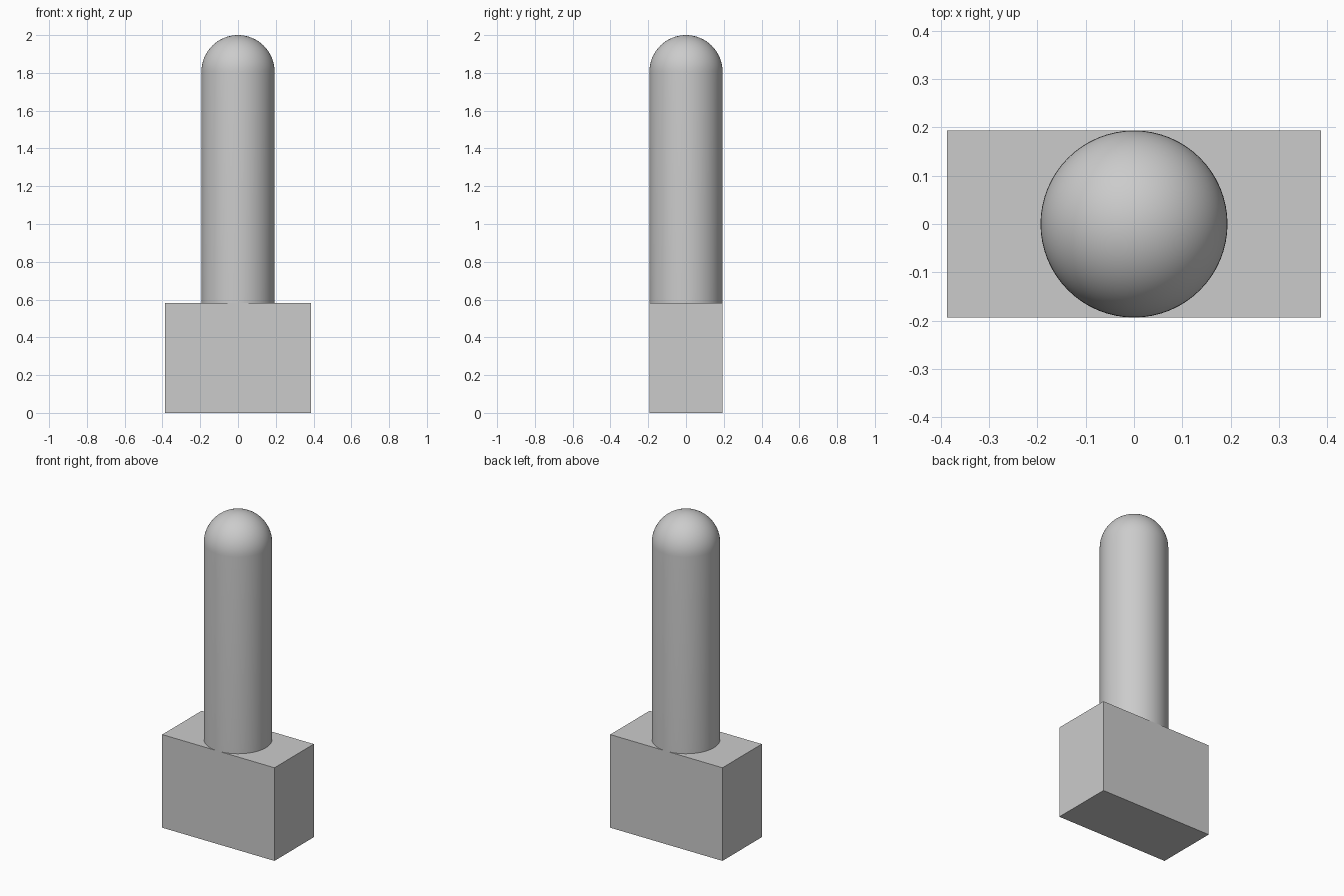
import bpy, bmesh, math
from mathutils import Matrix

cube = bpy.data.objects.get("Cube")
if cube:
    bpy.data.objects.remove(cube, do_unlink=True)

R = 0.1935          # post radius, also half the base depth
BASE_H = 3 * R      # base height
TOP = 2.0

grey = bpy.data.materials.new("plain grey")
grey.use_nodes = True
colour = (0.6, 0.6, 0.6, 1)
grey.diffuse_color = colour
grey.node_tree.nodes["Principled BSDF"].inputs["Base Color"].default_value = colour


def add_object(name, bm):
    mesh = bpy.data.meshes.new(name)
    bmesh.ops.recalc_face_normals(bm, faces=bm.faces)
    bm.to_mesh(mesh)
    bm.free()
    mesh.materials.append(grey)
    obj = bpy.data.objects.new(name, mesh)
    bpy.context.collection.objects.link(obj)
    return obj


# Rectangular base block
bm = bmesh.new()
bmesh.ops.create_cube(bm, size=1, matrix=Matrix.Translation((0, 0, BASE_H / 2))
                      @ Matrix.Diagonal((4 * R, 2 * R, BASE_H, 1)))
add_object("base_block", bm)

# Round post with a hemispherical tip, revolved from a profile
STEPS = 16
profile = [(0, BASE_H), (R, BASE_H)]
for i in range(STEPS + 1):
    a = math.pi / 2 * i / STEPS
    profile.append((R * math.cos(a), TOP - R + R * math.sin(a)))
bm = bmesh.new()
verts = [bm.verts.new((x, 0, z)) for x, z in profile]
edges = [bm.edges.new(pair) for pair in zip(verts, verts[1:])]
bmesh.ops.spin(bm, geom=verts + edges, cent=(0, 0, 0), axis=(0, 0, 1),
               angle=2 * math.pi, steps=64)
bmesh.ops.remove_doubles(bm, verts=bm.verts, dist=1e-5)
post = add_object("round_post", bm)

bpy.ops.object.select_all(action="DESELECT")
post.select_set(True)
bpy.context.view_layer.objects.active = post
bpy.ops.object.shade_smooth_by_angle(angle=math.radians(30))
